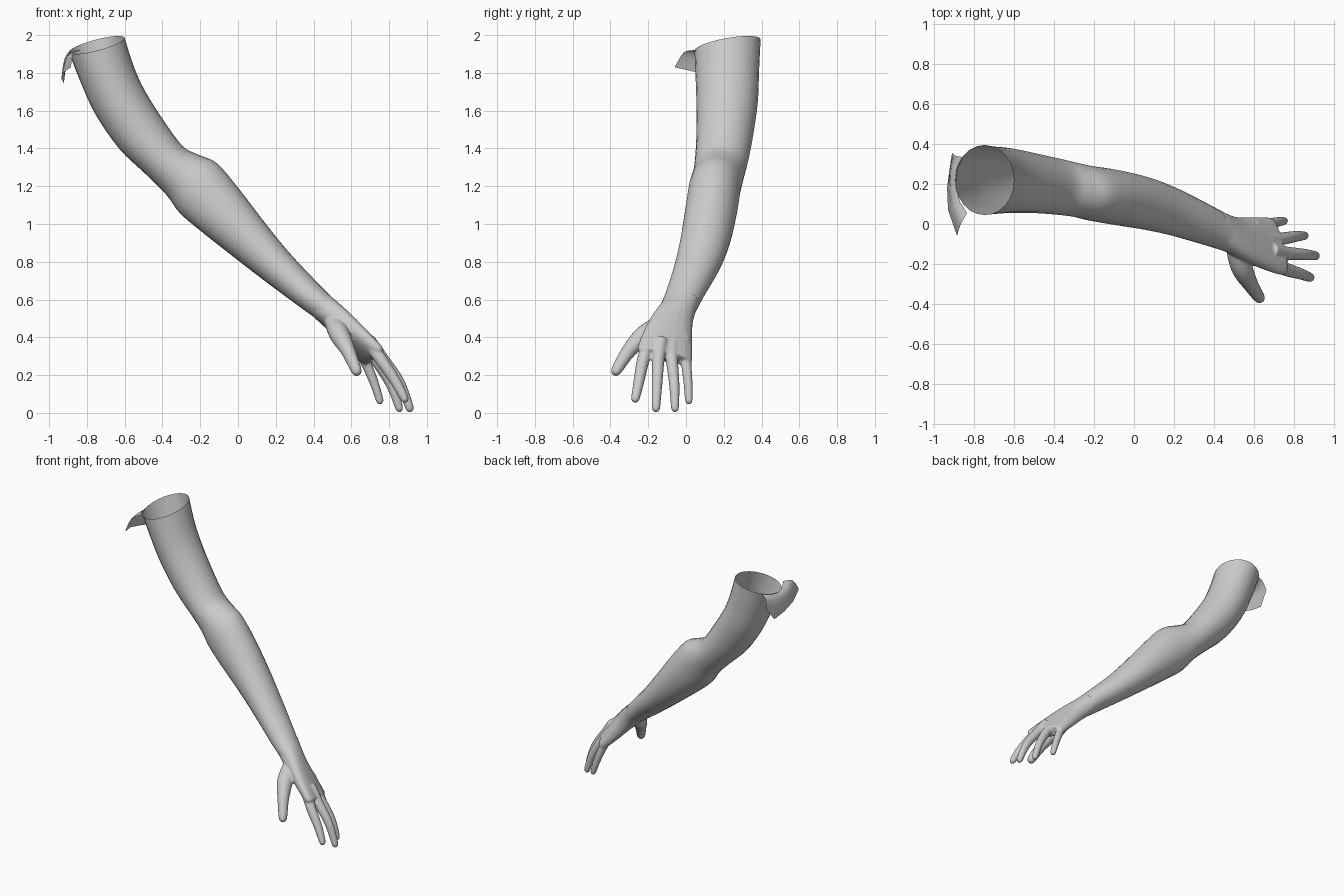
import bpy, bmesh
from math import cos, sin, pi
from mathutils import Vector as V

if "Cube" in bpy.data.objects:
    bpy.data.objects.remove(bpy.data.objects["Cube"])


def spline(keys, steps):
    """Catmull-Rom through equal-length tuples of numbers."""
    out = []
    for i in range(len(keys) - 1):
        a, b, c, d = (keys[max(0, min(len(keys) - 1, i + k))] for k in (-1, 0, 1, 2))
        for s in range(steps):
            t = s / steps
            out.append([0.5 * (2 * q + (r - p) * t + (2 * p - 5 * q + 4 * r - w) * t * t
                               + (3 * q - p - 3 * r + w) * t ** 3)
                        for p, q, r, w in zip(a, b, c, d)])
    return out + [list(keys[-1])]


def loft(bm, rings, caps):
    loops = [[bm.verts.new(p) for p in ring] for ring in rings]
    n = len(loops[0])
    for a, b in zip(loops, loops[1:]):
        for i in range(n):
            bm.faces.new((a[i], a[(i + 1) % n], b[(i + 1) % n], b[i]))
    if caps:
        bm.faces.new(loops[0])
        bm.faces.new(loops[-1])


def section(row, power=1.0, n=24):
    """Oval from upper edge (x,z), lower edge (x,z), y range and side tilt (x,z)."""
    ux, uz, lx, lz, y0, y1, wx, wz = row
    c = V(((ux + lx) / 2, (y0 + y1) / 2, (uz + lz) / 2))
    t = V(((ux - lx) / 2, 0, (uz - lz) / 2))
    w = V((wx, (y1 - y0) / 2, wz))
    f = lambda v: abs(v) ** power * (1 if v > 0 else -1)
    return [c + t * f(cos(2 * pi * i / n)) + w * f(sin(2 * pi * i / n)) for i in range(n)]


def digit(bm, keys, n=14):
    """Tapered tube with a rounded tip; keys are (x, y, z, radius)."""
    pts = spline(keys, 5)
    end, prev = V(pts[-1][:3]), V(pts[-2][:3])
    d, r = (end - prev).normalized(), pts[-1][3]
    base = end - d * r
    pts = [p for p in pts if (V(p[:3]) - base).dot(d) < 0]
    for a in (0, 0.45, 0.9, 1.25, 1.5):
        pts.append([*(base + d * r * sin(a)), r * cos(a)])
    rings = []
    for i, p in enumerate(pts):
        d = (V(pts[min(i + 1, len(pts) - 1)][:3]) - V(pts[max(i - 1, 0)][:3])).normalized()
        u = d.cross(V((0, 1, 0))).normalized()
        v = d.cross(u)
        rings.append([V(p[:3]) + (u * cos(2 * pi * k / n) + v * sin(2 * pi * k / n)) * p[3]
                      for k in range(n)])
    loft(bm, rings, True)


def make(name, bm):
    bmesh.ops.recalc_face_normals(bm, faces=bm.faces)
    me = bpy.data.meshes.new(name)
    bm.to_mesh(me)
    bm.free()
    ob = bpy.data.objects.new(name, me)
    bpy.context.collection.objects.link(ob)
    bpy.ops.object.select_all(action='DESELECT')
    ob.select_set(True)
    bpy.context.view_layer.objects.active = ob
    return ob


# Arm: open sleeve of skin from the shoulder cut to the wrist
arm_rows = [
    (-.600, 1.985, -.895, 1.91, .045, .395, 0, .03),
    (-.550, 1.83, -.845, 1.78, .05, .387, 0, .01),
    (-.490, 1.70, -.760, 1.59, .055, .38, 0, 0),
    (-.385, 1.535, -.630, 1.40, .055, .355, 0, 0),
    (-.290, 1.41, -.490, 1.265, .047, .33, 0, 0),
    (-.210, 1.367, -.380, 1.155, .035, .308, 0, 0),
    (-.110, 1.32, -.310, 1.06, .015, .29, 0, 0),
    (.010, 1.18, -.200, .965, -.005, .272, 0, 0),
    (.140, 1.01, -.016, .82, -.03, .235, 0, 0),
    (.270, .85, .140, .70, -.062, .18, 0, 0),
    (.430, .68, .315, .57, -.11, .095, 0, 0),
    (.525, .585, .425, .49, -.145, .045, -.01, -.01),
]
bm = bmesh.new()
loft(bm, [section(r) for r in spline(arm_rows, 4)], False)
make("arm", bm)
bpy.ops.object.shade_smooth_by_angle()

# Hand: palm, four fingers and thumb fused together
palm_rows = [
    (.465, .64, .375, .53, -.115, .07, 0, 0),
    (.525, .587, .425, .488, -.148, .047, -.01, -.01),
    (.585, .525, .490, .435, -.185, .034, -.02, -.02),
    (.660, .440, .575, .360, -.225, .034, -.028, -.028),
    (.735, .350, .665, .285, -.255, .034, -.036, -.03),
    (.752, .325, .692, .268, -.245, .028, -.036, -.028),
]
digits = {
    "index": [(.69, -.19, .38, .035), (.755, -.225, .285, .034), (.835, -.25, .165, .029), (.892, -.272, .055, .022)],
    "middle": [(.69, -.13, .39, .035), (.755, -.145, .30, .034), (.855, -.153, .16, .029), (.917, -.16, .004, .022)],
    "ring": [(.65, -.07, .38, .035), (.725, -.075, .29, .033), (.81, -.062, .15, .028), (.86, -.058, .004, .021)],
    "little": [(.60, -.01, .40, .033), (.66, -.003, .30, .029), (.717, .01, .17, .025), (.757, .016, .045, .02)],
    "thumb": [(.50, -.10, .49, .045), (.537, -.215, .415, .054), (.585, -.305, .325, .039), (.637, -.383, .20, .028)],
}
bm = bmesh.new()
loft(bm, [section(r, 0.85) for r in spline(palm_rows, 4)], True)
for keys in digits.values():
    digit(bm, keys)
hand = make("hand", bm)
fuse = hand.modifiers.new("fuse", 'REMESH')
fuse.mode = 'VOXEL'
fuse.voxel_size = 0.007
soften = hand.modifiers.new("soften", 'SMOOTH')
soften.factor = 0.5
soften.iterations = 5
for m in ("fuse", "soften"):
    bpy.ops.object.modifier_apply(modifier=m)
bpy.ops.object.shade_smooth()

# Torn skin flap folding outward from the shoulder rim
flap_cols = [
    [(-.835, .055, 1.92), (-.87, -.01, 1.91), (-.885, -.06, 1.83)],
    [(-.870, .110, 1.91), (-.905, .08, 1.89), (-.93, .07, 1.80)],
    [(-.893, .190, 1.905), (-.92, .18, 1.87), (-.935, .18, 1.77)],
    [(-.882, .280, 1.92), (-.915, .28, 1.88), (-.922, .28, 1.745)],
    [(-.855, .335, 1.935), (-.89, .34, 1.91), (-.91, .355, 1.84)],
]
bm = bmesh.new()
cols = [[bm.verts.new(p) for p in spline(c, 3)] for c in flap_cols]
for a, b in zip(cols, cols[1:]):
    for i in range(len(a) - 1):
        bm.faces.new((a[i], a[i + 1], b[i + 1], b[i]))
make("shoulder_flap", bm)
bpy.ops.object.shade_smooth_by_angle()
